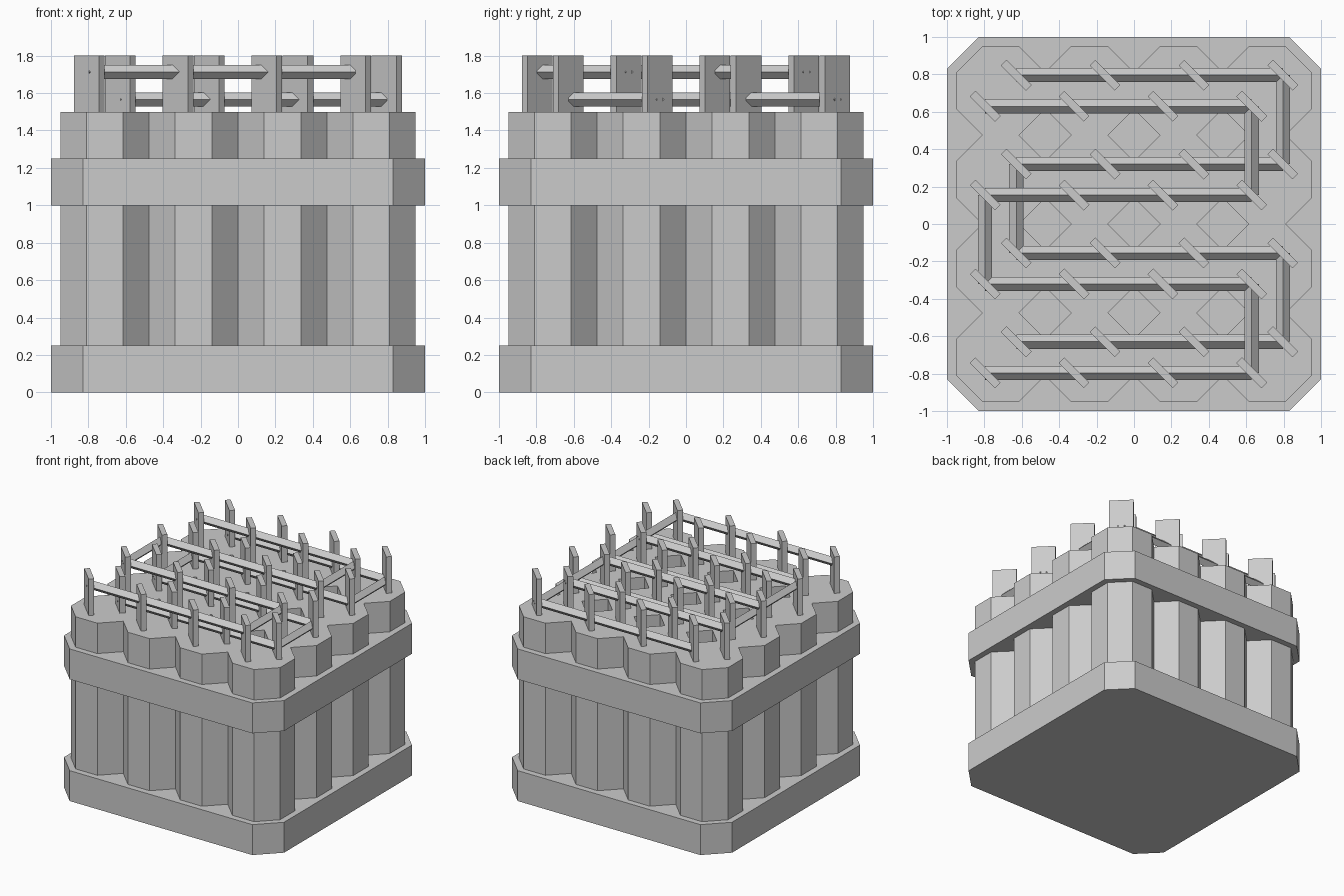
import bpy
import bmesh
import math
from mathutils import Matrix, Vector

cube = bpy.data.objects.get("Cube")
if cube:
    bpy.data.objects.remove(cube, do_unlink=True)

grey = bpy.data.materials.new("plain_grey")
grey.use_nodes = True
colour = (0.6, 0.6, 0.6, 1)
grey.diffuse_color = colour
grey.node_tree.nodes["Principled BSDF"].inputs["Base Color"].default_value = colour

PITCH = 0.475            # spacing of the cells
OFFSET = 0.083           # terminal offset from the cell centre
CELLS = [(i - 1.5) * PITCH for i in range(4)]


def finish(name, bm):
    mesh = bpy.data.meshes.new(name)
    bmesh.ops.recalc_face_normals(bm, faces=bm.faces)
    bm.to_mesh(mesh)
    bm.free()
    mesh.materials.append(grey)
    obj = bpy.data.objects.new(name, mesh)
    bpy.context.collection.objects.link(obj)
    return obj


def octagon_prism(name, x, y, half, chamfer, z0, z1):
    """Upright prism: a square of the given half width with cut corners."""
    c = half - chamfer
    outline = [(half, -c), (half, c), (c, half), (-c, half),
               (-half, c), (-half, -c), (-c, -half), (c, -half)]
    bm = bmesh.new()
    base = bm.faces.new([bm.verts.new((x + px, y + py, z0)) for px, py in outline])
    top = bmesh.ops.extrude_face_region(bm, geom=[base], use_keep_orig=True)
    verts = [v for v in top["geom"] if isinstance(v, bmesh.types.BMVert)]
    bmesh.ops.translate(bm, verts=verts, vec=(0, 0, z1 - z0))
    return finish(name, bm)


def blade(name, x, y):
    """Flat upright terminal turned diagonally."""
    bm = bmesh.new()
    bmesh.ops.create_cube(bm, size=1, matrix=Matrix.Translation((x, y, 1.65))
                          @ Matrix.Rotation(math.radians(-45), 4, "Z")
                          @ Matrix.Diagonal((0.19, 0.042, 0.3, 1)))
    return finish(name, bm)


def rod(name, start, end):
    """Square bar standing on its edge, running along x or y."""
    a, b = Vector(start), Vector(end)
    axis = "Y" if abs(b.x - a.x) > abs(b.y - a.y) else "X"
    bm = bmesh.new()
    bmesh.ops.create_cone(bm, cap_ends=True, segments=4, radius1=0.0375,
                          radius2=0.0375, depth=(b - a).length,
                          matrix=Matrix.Translation((a + b) / 2)
                          @ Matrix.Rotation(math.radians(90), 4, axis))
    return finish(name, bm)


# Holding trays
octagon_prism("lower_tray", 0, 0, 1.0, 0.17, 0, 0.25)
octagon_prism("upper_tray", 0, 0, 1.0, 0.17, 1.0, 1.25)

# Octagonal cells, each with two terminals
half = PITCH / 2
for x in CELLS:
    for y in CELLS:
        octagon_prism("cell", x, y, half, half * (2 - math.sqrt(2)), 0.2, 1.5)
        for s in (-OFFSET, OFFSET):
            blade("terminal", x + s, y + s)

# Two connecting bars winding through the terminals at different heights
for s, z, name in ((-OFFSET, 1.713, "high_bar"), (OFFSET, 1.566, "low_bar")):
    left, right = CELLS[0] + s, CELLS[-1] + s
    rows = [y + s for y in reversed(CELLS)]
    for i, y in enumerate(rows):
        rod(name, (left, y, z), (right, y, z))
        if i < 3:
            x = left if i % 2 else right
            rod(name + "_link", (x, y, z), (x, rows[i + 1], z))
